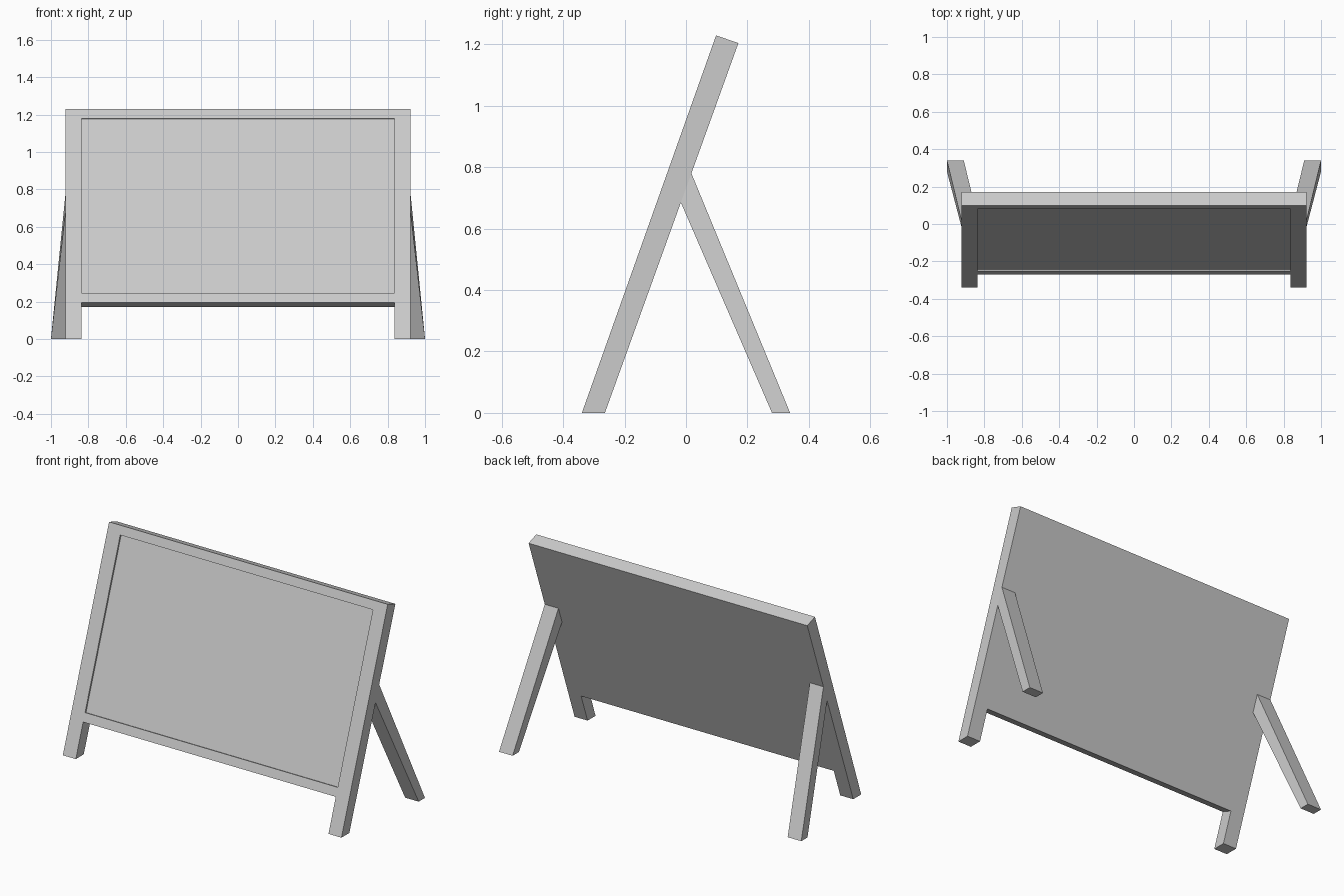
import bpy
import bmesh
from mathutils import Vector

if "Cube" in bpy.data.objects:
    bpy.data.objects.remove(bpy.data.objects["Cube"])

XO, XI = 0.922, 0.836           # outer edge and inner edge of the posts


def front_y(z):
    return -0.339 + 0.3555 * z


def back_y(z):
    return -0.264 + 0.361 * z


def finish(name, bm):
    bmesh.ops.recalc_face_normals(bm, faces=bm.faces)
    me = bpy.data.meshes.new(name)
    bm.to_mesh(me)
    bm.free()
    ob = bpy.data.objects.new(name, me)
    bpy.context.collection.objects.link(ob)
    return ob


# Leaning board: posts, rails and back in one solid, laid out on a coarse grid
xs = [-XO, -XI, XI, XO]
rows = [(0, 0), (0.195, 0.17), (0.245, 0.22), (1.18, 1.155), (1.229, 1.204)]
bm = bmesh.new()
grid = [[bm.verts.new((x, front_y(zf), zf)) for x in xs] for zf, _ in rows]
back_z = {round(zf, 3): zb for zf, zb in rows}
cells = {}
for r in range(4):
    for c in range(3):
        if (r, c) != (0, 1):    # open gap between the feet
            cells[r, c] = bm.faces.new((grid[r][c], grid[r][c + 1],
                                        grid[r + 1][c + 1], grid[r + 1][c]))
dup = bmesh.ops.duplicate(bm, geom=bm.verts[:] + bm.edges[:] + bm.faces[:])
back_verts = [g for g in dup["geom"] if isinstance(g, bmesh.types.BMVert)]
for v in back_verts:
    z = back_z[round(v.co.z, 3)]
    v.co.y, v.co.z = back_y(z), z
vmap = dup["vert_map"]
for e in [e for row in grid for v in row for e in v.link_edges]:
    a, b = e.verts
    if len(e.link_faces) == 1:
        bm.faces.new((a, b, vmap[b], vmap[a]))

# Shallow recess for the display panel
depth = Vector((0, 0.9426, -0.334)) * 0.01
panel = cells[2, 1]
ext = bmesh.ops.extrude_discrete_faces(bm, faces=[panel])["faces"][0]
rim = [grid[2][1], grid[2][2], grid[3][2], grid[3][1]]
for v in ext.verts:
    v.co += depth
bmesh.ops.remove_doubles(bm, verts=bm.verts, dist=1e-5)
bmesh.ops.recalc_face_normals(bm, faces=bm.faces)
bmesh.ops.dissolve_limit(bm, angle_limit=0.005, verts=bm.verts, edges=bm.edges)
finish("display_board", bm)


# Splayed rear legs, meeting the back of the board
def rear_leg(name, side):
    bm = bmesh.new()
    top = [(back_y(0.685), 0.685), (back_y(0.78), 0.78)]
    foot = [(0.339, 0), (0.28, 0)]
    outline = [(XO, p) for p in top] + [(1.0, p) for p in foot]
    outer = [bm.verts.new((side * x, y, z)) for x, (y, z) in outline]
    inner = [bm.verts.new((side * (x - 0.09), y, z)) for x, (y, z) in outline]
    bm.faces.new(outer)
    bm.faces.new(inner)
    for i in range(4):
        j = (i + 1) % 4
        bm.faces.new((outer[i], outer[j], inner[j], inner[i]))
    finish(name, bm)


rear_leg("rear_leg_left", -1)
rear_leg("rear_leg_right", 1)
